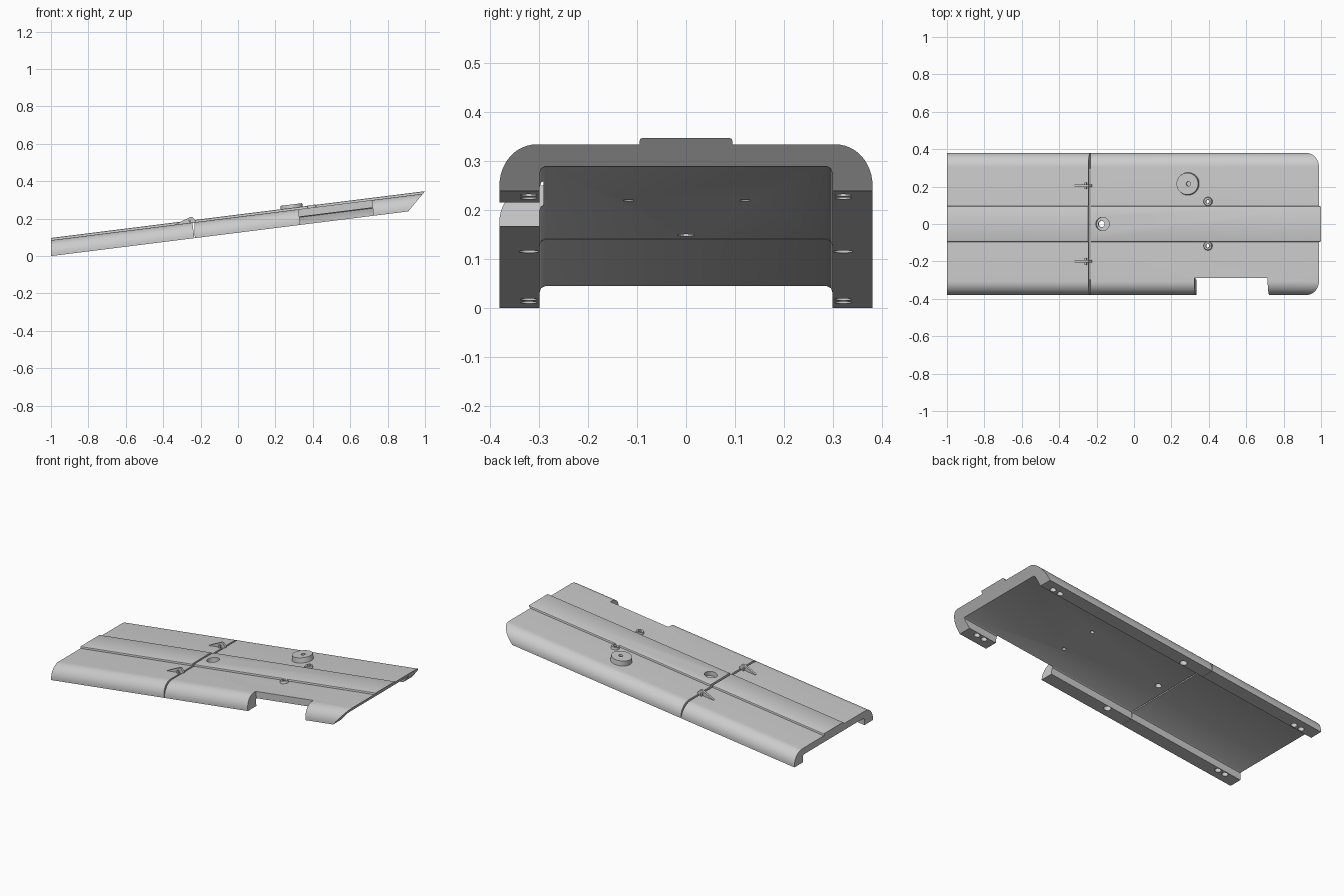
import bpy, bmesh, math
from mathutils import Matrix, Vector

if "Cube" in bpy.data.objects:
    bpy.data.objects.remove(bpy.data.objects["Cube"])

SLOPE = 0.125
TOP = 0.085

grey = bpy.data.materials.new("light_grey")
grey.use_nodes = True
grey.diffuse_color = (0.6, 0.6, 0.6, 1)
grey.node_tree.nodes["Principled BSDF"].inputs["Base Color"].default_value = (0.6, 0.6, 0.6, 1)


def finish(name, bm):
    bmesh.ops.recalc_face_normals(bm, faces=bm.faces)
    mesh = bpy.data.meshes.new(name)
    bm.to_mesh(mesh)
    bm.free()
    mesh.materials.append(grey)
    ob = bpy.data.objects.new(name, mesh)
    bpy.context.collection.objects.link(ob)
    return ob


def on_slope(x, y, h):
    """Matrix of a point at height h above the sloping underside."""
    tilt = Matrix.Rotation(-math.atan(SLOPE), 4, 'Y')
    return Matrix.Translation((x, y, SLOPE * (x + 1) + h)) @ tilt


def cylinder(name, x, y, low, high, r1, r2=None, sides=32):
    bm = bmesh.new()
    bmesh.ops.create_cone(bm, cap_ends=True, segments=sides, radius1=r1,
                          radius2=r2 or r1, depth=high - low,
                          matrix=on_slope(x, y, (low + high) / 2))
    return finish(name, bm)


def box(name, x, y, h, size):
    bm = bmesh.new()
    bmesh.ops.create_cube(bm, size=1, matrix=on_slope(x, y, h) @ Matrix.Diagonal((*size, 1)))
    return finish(name, bm)


def prism(name, outline, ends):
    """Loft one outline of points between two position functions."""
    bm = bmesh.new()
    a, b = [[bm.verts.new(f(p)) for p in outline] for f in ends]
    bm.faces.new(a)
    bm.faces.new(b)
    for i in range(len(a)):
        j = (i + 1) % len(a)
        bm.faces.new((a[i], a[j], b[j], b[i]))
    return finish(name, bm)


def cut(ob, cutters):
    for c in cutters:
        mod = ob.modifiers.new("cut", 'BOOLEAN')
        mod.operation = 'DIFFERENCE'
        mod.solver = 'EXACT'
        mod.object = c
    bpy.context.view_layer.update()
    deps = bpy.context.evaluated_depsgraph_get()
    mesh = bpy.data.meshes.new_from_object(ob.evaluated_get(deps))
    ob.modifiers.clear()
    ob.data = mesh
    for c in cutters:
        bpy.data.objects.remove(c)


# Channel cross-section: raised centre strip, rounded shoulders, side flanges
half = [(0.088, 0.097), (0.093, 0.095), (0.095, 0.09), (0.095, TOP)]
for i in range(13):
    a = math.radians(90 - 7.5 * i)
    half.append((0.305 + 0.075 * math.cos(a), 0.01 + 0.075 * math.sin(a)))
half += [(0.38, 0), (0.298, 0), (0.298, 0.033), (0.295, 0.041), (0.287, 0.045)]
profile = half + [(-y, h) for y, h in reversed(half)]


def panel(name, start, end):
    def section(x_of):
        return lambda p: (x_of(p[1]), p[0], SLOPE * (x_of(p[1]) + 1) + p[1])
    return prism(name, profile, (section(start), section(end)))


# Two panels meeting at a narrow seam
rear_panel = panel("short_panel", lambda h: -1, lambda h: -0.233 - 0.13 * h)
front_panel = panel("long_panel", lambda h: -0.231 - 0.02 * h, lambda h: 0.91 + 0.93 * h)

# Edge notch, flange sockets and holes through the deck
cutters = [box("notch_cutter", 0.523, -0.39, 0.05, (0.395, 0.2, 0.4))]
for y in (-0.32, 0.32):
    cutters.append(cylinder("socket_cutter", -0.08, y, -0.02, 0.03, 0.02))
    for x in (0.79, 0.84):
        cutters.append(cylinder("socket_cutter", x, y, -0.02, 0.03, 0.017))
cutters.append(cylinder("counterbore_cutter", -0.17, 0, 0.07, 0.15, 0.036))
cutters.append(cylinder("hole_cutter", -0.17, 0, -0.05, 0.12, 0.017))
for y in (-0.117, 0.12):
    cutters.append(cylinder("hole_cutter", 0.395, y, -0.05, 0.15, 0.011))
cut(front_panel, cutters)
cut(rear_panel, [cylinder("socket_cutter", x, y, -0.02, 0.03, 0.017)
                 for x in (-0.91, -0.86) for y in (-0.32, 0.32)])

# Knob and ring bosses on the deck
parts = [front_panel, rear_panel]
knob = cylinder("knob", 0.287, 0.215, TOP - 0.004, TOP + 0.03, 0.061, 0.058, 48)
cut(knob, [cylinder("hole_cutter", 0.287, 0.215, TOP + 0.01, 0.2, 0.012)])
parts.append(knob)
for side, y in (("right", -0.117), ("left", 0.12)):
    boss = cylinder("ring_boss_" + side, 0.395, y, TOP - 0.004, TOP + 0.014, 0.025, 0.021)
    cut(boss, [cylinder("hole_cutter", 0.395, y, 0, 0.2, 0.011)])
    parts.append(boss)

# Wedge latches with a cross pin, bridging the seam
wedge = [(-0.095, -0.004), (-0.095, 0.002), (-0.012, 0.03), (0, 0.029), (0.015, 0.006), (0.015, -0.004)]
for side, y in (("right", -0.2), ("left", 0.205)):
    base = on_slope(-0.24, y, TOP)
    parts.append(prism("latch_" + side, wedge, [
        lambda p, w=w: base @ Vector((p[0], w, p[1])) for w in (-0.007, 0.007)]))
    parts.append(box("latch_pin_" + side, -0.258, y, TOP + 0.008, (0.01, 0.036, 0.016)))

# Smooth curved shoulders and rims, sharp edges elsewhere
bpy.ops.object.select_all(action='DESELECT')
for ob in parts:
    ob.select_set(True)
bpy.context.view_layer.objects.active = front_panel
bpy.ops.object.shade_smooth_by_angle(angle=math.radians(30))
